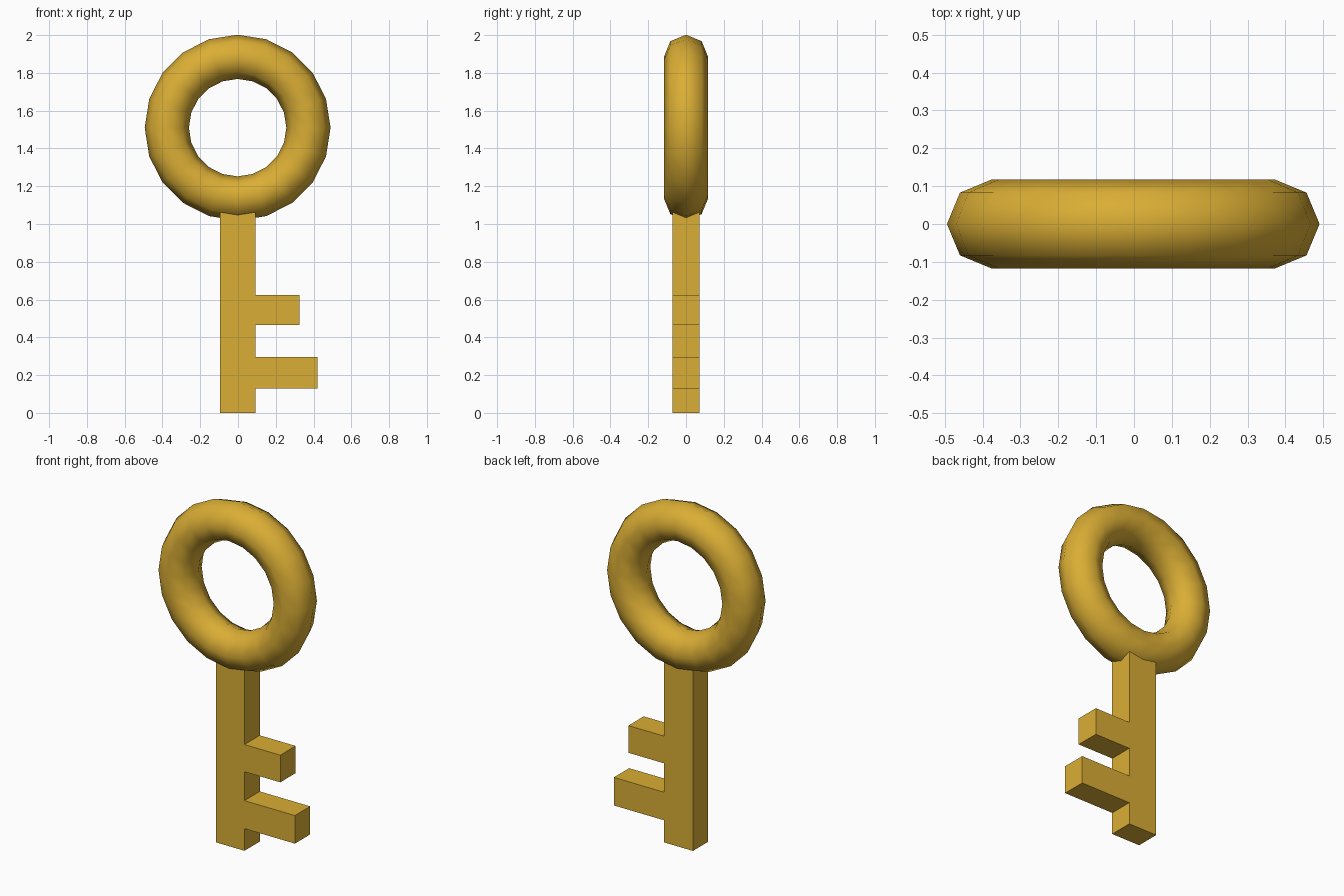
import bpy, bmesh, math
from mathutils import Matrix

if "Cube" in bpy.data.objects:
    bpy.data.objects.remove(bpy.data.objects["Cube"])

gold = bpy.data.materials.new("gold")
gold.diffuse_color = (0.70, 0.42, 0.035, 1)
gold.use_nodes = True
gold.node_tree.nodes["Principled BSDF"].inputs["Base Color"].default_value = gold.diffuse_color

# ring handle, standing upright
bpy.ops.mesh.primitive_torus_add(
    major_segments=20, minor_segments=8, major_radius=0.375, minor_radius=0.117,
    location=(-0.002, 0, 1.51), rotation=(math.pi / 2, 0, 0))
ring = bpy.context.object
ring.name = "ring_handle"
ring.data.materials.append(gold)
bpy.ops.object.shade_smooth()

# shaft with two teeth: one outline, extruded front to back
L, R, T = -0.095, 0.092, 0.071
outline = [(L, 0), (R, 0)]
for low, high, reach in ((0.13, 0.295, 0.42), (0.465, 0.625, 0.325)):
    outline += [(R, low), (reach, low), (reach, high), (R, high)]
outline += [(R, 1.13), (L, 1.13)]

bm = bmesh.new()
face = bm.faces.new([bm.verts.new((x, -T, z)) for x, z in outline])
new = bmesh.ops.extrude_face_region(bm, geom=[face])["geom"]
bmesh.ops.translate(bm, vec=(0, 2 * T, 0),
                    verts=[v for v in new if isinstance(v, bmesh.types.BMVert)])
bmesh.ops.recalc_face_normals(bm, faces=bm.faces)
mesh = bpy.data.meshes.new("toothed_shaft")
bm.to_mesh(mesh)
bm.free()
mesh.materials.append(gold)
shaft = bpy.data.objects.new("toothed_shaft", mesh)
bpy.context.collection.objects.link(shaft)
